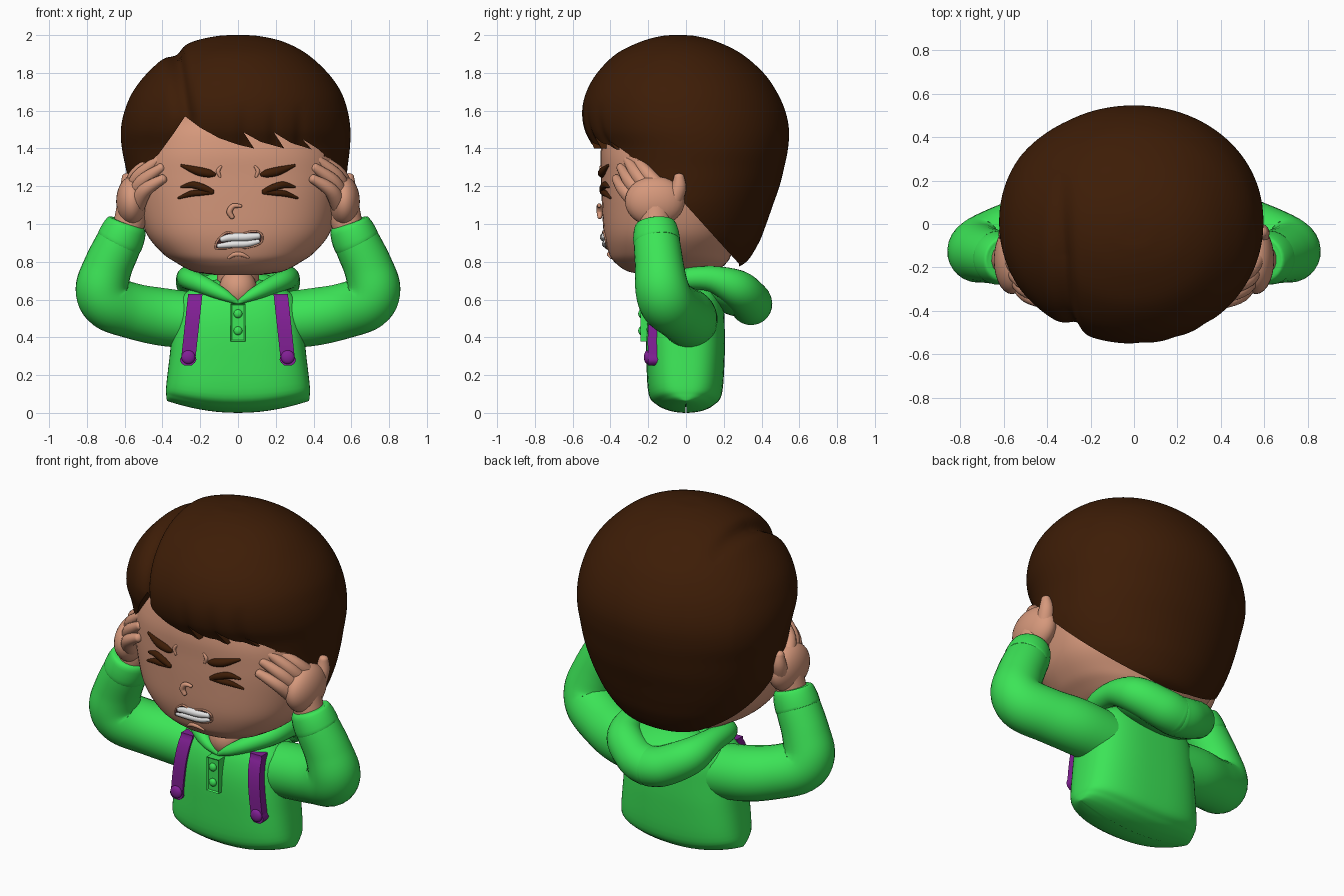
import bpy, bmesh, math
from mathutils import Vector, Matrix
from mathutils.bvhtree import BVHTree

if "Cube" in bpy.data.objects:
    bpy.data.objects.remove(bpy.data.objects["Cube"])


def material(name, rgb):
    m = bpy.data.materials.new(name)
    m.use_nodes = True
    m.diffuse_color = (*rgb, 1)
    m.node_tree.nodes["Principled BSDF"].inputs["Base Color"].default_value = (*rgb, 1)
    return m


SKIN = material("skin", (.67, .315, .2))
HAIR = material("dark brown", (.047, .012, .002))
GREEN = material("green cloth", (.045, .78, .095))
PURPLE = material("purple strap", (.22, .014, .3))
WHITE = material("tooth white", (.8, .8, .8))
DARK = material("mouth dark", (.06, .02, .02))
SIDES = ((1, "left"), (-1, "right"))
made = []


def finish(name, bm, mat):
    bmesh.ops.recalc_face_normals(bm, faces=bm.faces)
    me = bpy.data.meshes.new(name)
    bm.to_mesh(me)
    bm.free()
    me.materials.append(mat)
    ob = bpy.data.objects.new(name, me)
    bpy.context.collection.objects.link(ob)
    made.append(ob)
    return ob


def smooth_path(keys, steps):
    """Catmull-Rom interpolation through tuples of any length."""
    out, n = [], len(keys)
    for i in range(n - 1):
        quad = [keys[max(i - 1, 0)], keys[i], keys[i + 1], keys[min(i + 2, n - 1)]]
        for k in range(steps):
            t = k / steps
            out.append([b + .5 * t * (c - a + t * (2*a - 5*b + 4*c - d + t * (3*(b - c) + d - a)))
                        for a, b, c, d in zip(*quad)])
    return out + [list(keys[-1])]


def skin_rings(bm, rings):
    rows = [[bm.verts.new(p) for p in r] for r in rings]
    n = len(rows[0])
    for a, b in zip(rows, rows[1:]):
        for i in range(n):
            bm.faces.new((a[i], a[(i + 1) % n], b[(i + 1) % n], b[i]))
    bm.faces.new(rows[0])
    bm.faces.new(rows[-1])


def loft(name, keys, power, mat, seg=64, steps=5, warp=None):
    """Stacked superellipse rings given as (z, half width, front y, back y)."""
    rings = []
    for z, rx, y0, y1 in smooth_path(keys, steps):
        ring = []
        for i in range(seg):
            c, s = math.cos(math.tau * i / seg), math.sin(math.tau * i / seg)
            p = Vector((rx * math.copysign(abs(c) ** (2 / power), c),
                        (y0 + y1) / 2 + (y1 - y0) / 2 * math.copysign(abs(s) ** (2 / power), s), z))
            ring.append(warp(p) if warp else p)
        rings.append(ring)
    bm = bmesh.new()
    skin_rings(bm, rings)
    bvh = BVHTree.FromBMesh(bm)
    return finish(name, bm, mat), bvh


def tube(name, keys, mat, seg=20, steps=6, side=1, domed=True):
    """Round tube through (x, y, z, radius), with domed or flat ends."""
    pts = smooth_path([(k[0] * side, *k[1:]) for k in keys], steps)
    pos, rad = [Vector(p[:3]) for p in pts], [p[3] for p in pts]
    tan = [(pos[min(i + 1, len(pos) - 1)] - pos[max(i - 1, 0)]).normalized() for i in range(len(pos))]
    dome = [(math.cos(a), math.sin(a)) for a in (.4, .8, 1.2, 1.5)] if domed else []
    rows = [(pos[0] - tan[0] * rad[0] * s * .7, tan[0], rad[0] * c) for c, s in reversed(dome)]
    rows += list(zip(pos, tan, rad))
    rows += [(pos[-1] + tan[-1] * rad[-1] * s * .7, tan[-1], rad[-1] * c) for c, s in dome]
    u, rings = rows[0][1].orthogonal().normalized(), []
    for p, t, r in rows:
        u = (u - t * u.dot(t)).normalized()
        v = t.cross(u)
        rings.append([p + r * (u * math.cos(math.tau * i / seg) + v * math.sin(math.tau * i / seg))
                      for i in range(seg)])
    bm = bmesh.new()
    skin_rings(bm, rings)
    return finish(name, bm, mat)


def ball(name, loc, scale, mat, tilt=0):
    bm = bmesh.new()
    m = Matrix.Translation(loc) @ Matrix.Rotation(tilt, 4, 'X') @ Matrix.Diagonal((*scale, 1))
    bmesh.ops.create_uvsphere(bm, u_segments=28, v_segments=18, radius=1, matrix=m)
    return finish(name, bm, mat)


def clamp(t):
    return max(0, min(1, t))


def front_y(bvh, x, z):
    return bvh.ray_cast(Vector((x, -2, z)), Vector((0, 1, 0)))[0].y


# Head
head, head_bvh = loft("head", [
    (.73, .12, -.2, .08), (.75, .24, -.31, .16), (.8, .335, -.38, .22), (.85, .405, -.41, .245),
    (.95, .485, -.435, .295), (1.1, .53, -.445, .33), (1.25, .55, -.45, .36), (1.4, .53, -.45, .38),
    (1.55, .45, -.4, .34), (1.7, .25, -.2, .2)], 2.4, SKIN)


# Hair: smooth cap with a parting groove and shallow grooves between locks
def groom(p):
    part = -.28 - .17 * max(0, p.z - 1.57)
    depth = .042 * math.exp(-((p.x - part) / .042) ** 2) * clamp((.25 - p.y) / .4)
    for x in (.03, .19, .33):
        depth += .014 * math.exp(-((p.x - x) / .03) ** 2) * clamp(-p.y * 3) * clamp((1.65 - p.z) * 5)
    p.x -= .025 * clamp((-p.x - .3) * 5) * math.exp(-((p.z - 1.48) / .25) ** 2)
    centre = Vector((0, 0, 1.4))
    return p - (p - centre).normalized() * depth


hair, _ = loft("hair", [
    (.76, .24, -.2, .24), (.8, .36, -.3, .32), (.9, .46, -.4, .385), (1, .52, -.45, .425),
    (1.1, .555, -.47, .46), (1.2, .57, -.47, .495), (1.3, .58, -.475, .52), (1.4, .592, -.492, .54),
    (1.5, .595, -.538, .545), (1.6, .58, -.55, .525), (1.7, .545, -.527, .48), (1.8, .475, -.47, .41),
    (1.9, .365, -.37, .295), (1.965, .24, -.24, .165), (1.995, .11, -.13, .05), (2, .02, -.06, -.03)],
    2.05, HAIR, seg=240, steps=7, warp=groom)


def cut(target, outline, place, near, far):
    """Subtract a prism: place(a, b, depth) gives the 3D point."""
    bm = bmesh.new()
    skin_rings(bm, [[place(a, b, d) for a, b in outline] for d in (near, far)])
    cutter = finish("hair_cutter", bm, HAIR)
    made.remove(cutter)
    cutter.hide_render = True
    mod = target.modifiers.new("cut", 'BOOLEAN')
    mod.operation, mod.solver, mod.object = 'DIFFERENCE', 'EXACT', cutter
    bpy.context.view_layer.objects.active = target
    bpy.ops.object.modifier_apply(modifier=mod.name)
    bpy.data.objects.remove(cutter)


fringe = [(-.7, .5), (-.7, 1.28), (-.5, 1.3), (-.42, 1.37), (-.34, 1.48), (-.28, 1.57), (-.2, 1.51),
          (-.1, 1.455), (0, 1.42), (.085, 1.4), (.03, 1.485), (.12, 1.435), (.245, 1.4), (.19, 1.485),
          (.28, 1.43), (.39, 1.395), (.34, 1.45), (.42, 1.4), (.5, 1.33), (.7, 1.28), (.7, .5)]
nape = [(-1, .5), (-1, 1.32), (-.36, 1.32), (-.2, 1.28), (-.08, 1.2), (0, 1.1), (.28, .79), (.29, .5)]
cut(hair, fringe, lambda a, b, d: (a, d, b), -1, -.3)
cut(hair, nape, lambda a, b, d: (d, a, b), -1, 1)


# Face features laid on the head surface
def on_face(name, pts, mat, side=1, lift=0):
    return tube(name, [(x, front_y(head_bvh, x, z) - lift, z, r) for x, z, r in pts], mat, 12, 6, side)


for s, n in SIDES:
    on_face(n + "_brow", [(.125, 1.262, .011), (.155, 1.268, .022), (.215, 1.281, .023), (.3, 1.31, .007)], HAIR, s, .003)
    on_face(n + "_upper_lid", [(.135, 1.17, .012), (.18, 1.19, .019), (.24, 1.207, .018), (.3, 1.195, .006)], HAIR, s, .003)
    on_face(n + "_lower_lid", [(.135, 1.168, .011), (.2, 1.165, .016), (.25, 1.16, .016), (.315, 1.137, .006)], HAIR, s, .003)
    on_face(n + "_frown_line", [(.09, 1.305, .007), (.105, 1.28, .011), (.095, 1.25, .007)], SKIN, s)
on_face("nose", [(.015, 1.095, .009), (-.025, 1.095, .014), (-.045, 1.065, .016), (-.03, 1.035, .012)], SKIN, 1, .015)
on_face("chin_fold", [(-.05, .82, .007), (-.02, .838, .012), (.02, .838, .012), (.055, .822, .007)], SKIN)
lips = [(-.12, .87), (-.11, .91), (-.06, .955), (0, .943), (.08, .962), (.125, .945), (.12, .9), (.05, .875), (-.03, .872)]
bm = bmesh.new()
bm.faces.new([bm.verts.new((x, front_y(head_bvh, x, z) - .008, z)) for x, z in lips])
finish("mouth", bm, DARK)
on_face("lips", [(x, z, .005) for x, z in lips + lips[:1]], SKIN, 1, .004)
on_face("upper_teeth", [(-.085, .919, .016), (-.04, .929, .021), (.04, .931, .022), (.108, .937, .017)], WHITE, 1, .003)
on_face("lower_teeth", [(-.103, .885, .013), (-.03, .892, .018), (.05, .896, .018), (.108, .908, .012)], WHITE, 1, .003)


# Torso with a bowed hem pinched at the sides
def hem(p):
    p.z += .065 * (p.x / .38) ** 2 * clamp(1 - p.z / .3)
    return p


torso, torso_bvh = loft("torso", [
    (0, .374, -.003, .003), (.003, .376, -.045, .045), (.014, .378, -.095, .095), (.04, .38, -.15, .145),
    (.1, .38, -.198, .19), (.3, .362, -.21, .205), (.45, .345, -.208, .205), (.55, .33, -.19, .2),
    (.62, .3, -.16, .18), (.68, .2, -.12, .15), (.71, .1, -.06, .1)], 2.8, GREEN, warp=hem)

# Neck and open collar
tube("neck", [(0, -.03, .55, .11), (0, -.03, .68, .11), (0, -.03, .8, .12)], SKIN)
ball("chest_opening", (0, -.1, .655), (.1, .1, .11), SKIN)

# Hood: collar roll on each side meeting at the back, with a filled bag
for s, n in SIDES:
    tube(n + "_hood_roll", [(0, -.185, .583, .01), (.07, -.18, .622, .03), (.16, -.13, .665, .045),
                            (.25, -.03, .705, .055), (.26, .13, .71, .068), (.215, .265, .66, .1),
                            (.09, .335, .595, .11), (0, .345, .575, .112)], GREEN, 24, 6, s)
ball("hood_bag", (0, .22, .63), (.27, .2, .1), GREEN, -.45)

# Button placket with a sunken panel
bm = bmesh.new()
bmesh.ops.create_cube(bm, size=1, matrix=Matrix.Translation((0, -.2, .478)) @ Matrix.Diagonal((.08, .08, .2, 1)))
bm.faces.ensure_lookup_table()
panel = min(bm.faces, key=lambda f: f.calc_center_median().y)
bmesh.ops.inset_individual(bm, faces=[panel], thickness=.01)
bmesh.ops.translate(bm, verts=panel.verts, vec=(0, .008, 0))
finish("placket", bm, GREEN)
for z, n in ((.525, "upper"), (.435, "lower")):
    ball(n + "_button", (0, -.237, z), (.023, .016, .023), GREEN)

for s, n in SIDES:
    # Strap ribbon following the chest, rounded at the lower end
    bm = bmesh.new()
    rows = []
    for i in range(25):
        z = .25 + .38 * i / 24
        cx = .265 - .04 * clamp((z - .27) / .37)
        half = .038 if z > .29 else .045 * math.sqrt(1 - ((.295 - z) / .05) ** 2)
        y = min(front_y(torso_bvh, cx, z), -.13)
        rows.append([[bm.verts.new((s * (cx + k * half), y + d, z)) for k in (-1, -.8, .8, 1)]
                     for d in (-.026, .03)])
    for a, b in zip(rows, rows[1:]):
        loop = [r[0] + r[1][::-1] for r in (a, b)]
        for i in range(8):
            j = (i + 1) % 8
            bm.faces.new((loop[0][i], loop[0][j], loop[1][j], loop[1][i]))
    for r in (rows[0], rows[-1]):
        bm.faces.new(r[0] + r[1][::-1])
    finish(n + "_strap", bm, PURPLE)
    ball(n + "_strap_button", (s * .263, front_y(torso_bvh, .263, .295) - .03, .295), (.036, .018, .036), PURPLE)

    # Sleeve with a tight elbow, and a cuff narrowing to the wrist
    tube(n + "_sleeve", [(.2, .02, .485, .15), (.4, .005, .508, .153), (.56, -.045, .54, .147),
                         (.68, -.1, .585, .148), (.718, -.127, .66, .142), (.69, -.14, .77, .13),
                         (.64, -.152, .88, .124), (.61, -.158, .94, .118)], GREEN, 28, 6, s, False)
    tube(n + "_cuff", [(.63, -.154, .9, .118), (.626, -.155, .908, .124), (.606, -.159, .955, .12),
                       (.588, -.164, .995, .108), (.584, -.165, 1.005, .09)], GREEN, 28, 3, s, False)

    # Hand pressed against the temple
    tube(n + "_wrist", [(.59, -.163, .96, .08), (.57, -.162, 1.03, .084), (.56, -.16, 1.12, .078)], SKIN, 20, 5, s)
    ball(n + "_palm", (s * .562, -.165, 1.12), (.083, .158, .132), SKIN)
    fingers = [((.575, -.12, 1.17), (.44, -.265, 1.345)), ((.57, -.17, 1.15), (.42, -.31, 1.34)),
               ((.555, -.215, 1.13), (.403, -.345, 1.3)), ((.535, -.25, 1.1), (.395, -.37, 1.24))]
    for i, (base, tip) in enumerate(fingers):
        mid = (Vector(base) + Vector(tip)) / 2 + Vector((.025, -.015, .01))
        tube(f"{n}_finger_{i + 1}", [(*base, .045), (*mid, .038), (*tip, .024)], SKIN, 16, 5, s)
    tube(n + "_thumb", [(.57, -.07, 1.12, .05), (.582, -.04, 1.19, .042), (.588, -.037, 1.25, .027)], SKIN, 16, 5, s)

# Smooth shading with crisp edges kept
bpy.ops.object.select_all(action='DESELECT')
for ob in made:
    ob.select_set(True)
bpy.context.view_layer.objects.active = head
bpy.ops.object.shade_smooth_by_angle(angle=math.radians(45))
